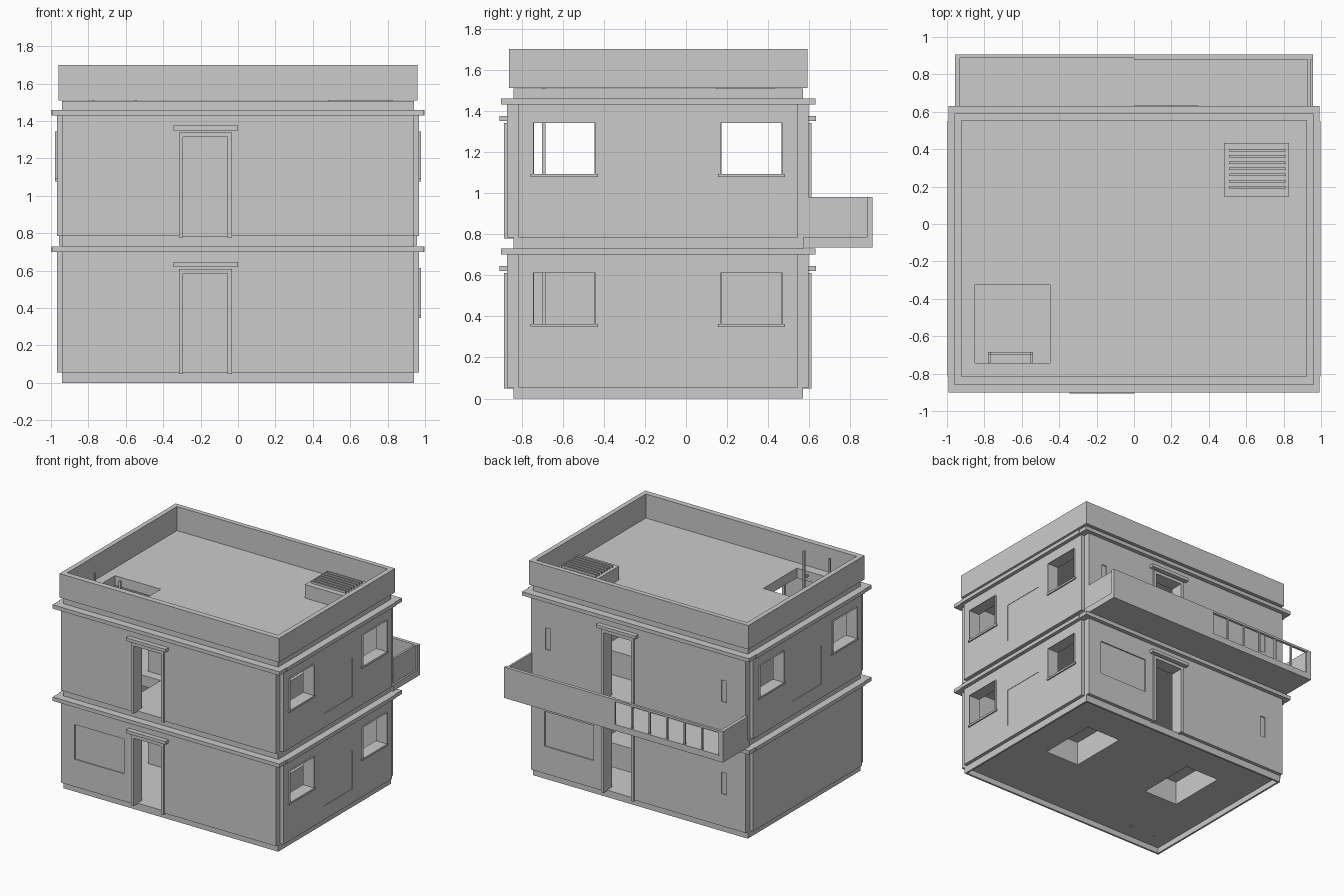
import bpy, bmesh
from mathutils import Matrix

old = bpy.data.objects.get("Cube")
if old:
    bpy.data.objects.remove(old, do_unlink=True)

# One plaster colour for the whole building
plaster = bpy.data.materials.new("grey_plaster")
plaster.use_nodes = True
plaster.diffuse_color = (0.6, 0.6, 0.6, 1)
plaster.node_tree.nodes["Principled BSDF"].inputs["Base Color"].default_value = plaster.diffuse_color


def finish(name, bm):
    mesh = bpy.data.meshes.new(name)
    bmesh.ops.recalc_face_normals(bm, faces=bm.faces)
    bm.to_mesh(mesh)
    bm.free()
    mesh.materials.append(plaster)
    ob = bpy.data.objects.new(name, mesh)
    bpy.context.collection.objects.link(ob)
    return ob


def boxes(name, *ranges):
    """One object made of boxes, each given as x, y and z ranges."""
    bm = bmesh.new()
    for r in ranges:
        size = [b - a for a, b in r]
        mid = [(a + b) / 2 for a, b in r]
        bmesh.ops.create_cube(bm, size=1, matrix=Matrix.Translation(mid) @ Matrix.Diagonal((*size, 1)))
    return finish(name, bm)


def notched(name, wide, long_y, narrow, short_y, z):
    """Prism with stepped corners: a long narrow plan crossed by a short wide one."""
    (y0, y3), (y1, y2) = long_y, short_y
    half = [(narrow, y0), (narrow, y1), (wide, y1), (wide, y2), (narrow, y2), (narrow, y3)]
    outline = half + [(-x, y) for x, y in reversed(half)]
    bm = bmesh.new()
    base = bm.faces.new([bm.verts.new((x, y, z[0])) for x, y in outline])
    top = bmesh.ops.extrude_face_region(bm, geom=[base])
    verts = [v for v in top["geom"] if isinstance(v, bmesh.types.BMVert)]
    bmesh.ops.translate(bm, verts=verts, vec=(0, 0, z[1] - z[0]))
    return finish(name, bm)


def cut(ob, *ranges):
    """Cut boxes out of an object."""
    for r in ranges:
        cutter = boxes("cutter", r)
        cutter.hide_render = True
        mod = ob.modifiers.new("cut", 'BOOLEAN')
        mod.object, mod.operation, mod.solver = cutter, 'DIFFERENCE', 'EXACT'
        bpy.context.view_layer.objects.active = ob
        bpy.ops.object.modifier_apply(modifier=mod.name)
        bpy.data.objects.remove(cutter, do_unlink=True)


MID_Y = -0.137                      # centre of the house body
INNER_X, INNER_Y = (-0.88, 0.88), (-0.79, 0.52)
HATCH = ((-0.85, -0.45), (-0.743, -0.323))
WINDOWS = [(-0.742, -0.443), (0.17, 0.467)]
SEATS = [(0.48, -0.02, 1), (-0.46, 0, -1)]


def turned(r, side):
    """Same box at the front (-1), or half turned to the back (+1)."""
    if side < 0:
        return r
    (x0, x1), (y0, y1), z = r
    return ((-x1, -x0), (2 * MID_Y - y1, 2 * MID_Y - y0), z)


# Slabs: plinth rim with a raised floor, floor between storeys, roof
core = ((-0.94, 0.94), (-0.84, 0.57))
plinth = boxes("plinth", (*core, (0, 0.055)))
cut(plinth, ((-0.925, 0.925), (-0.825, 0.555), (-0.1, 0.045)))
for x, y, s in SEATS:
    cut(plinth, ((x - 0.15, x + 0.15), (y - 0.24, y + 0.24), (-0.1, 0.2)))
for name, z0, z1 in [("middle_floor", 0.73, 0.785), ("roof_slab", 1.46, 1.508)]:
    cut(boxes(name, (*core, (z0, z1))), (*HATCH, (z0 - 0.1, z1 + 0.1)))
for name, z in [("lower_cornice", 0.70), ("upper_cornice", 1.43)]:
    cornice = notched(name, 0.998, (-0.9, 0.63), 0.993, (-0.815, 0.55), (z, z + 0.03))
    cut(cornice, (*HATCH, (z - 0.1, z + 0.1)))

# Storeys: walls, doors, windows, furniture
for level, z0, z1 in [("lower", 0.055, 0.70), ("upper", 0.785, 1.43)]:
    walls = notched(level + "_walls", 0.968, (-0.87, 0.597), 0.94, (-0.815, 0.545), (z0, z1))
    cut(walls, (INNER_X, INNER_Y, (z0 - 0.1, z1 + 0.1)))
    sill, head = z0 + 0.308, z0 + 0.53
    lintel = sill + 0.25
    # the lower storey has no windows on its right side
    window_sides = (1,) if level == "lower" else (1, -1)
    for y0, y1 in WINDOWS:
        cut(walls, ((0.8 if level == "lower" else -1.1, 1.1), (y0, y1), (sill, lintel)))
        for s in window_sides:
            xs = sorted((s * 0.95, s * 0.979))
            boxes(level + "_window_frame",
                  (xs, (y0 - 0.015, y1 + 0.015), (sill - 0.015, sill)),
                  (xs, (y0 - 0.002, y0 + 0.003), (sill, lintel)),
                  (xs, (y1 - 0.003, y1 + 0.002), (sill, lintel)),
                  (xs, (y0 + 0.003, y1 - 0.003), (lintel - 0.003, lintel)))
    # Very shallow side recesses between the windows
    for s in window_sides:
        cut(walls, (sorted((s * 0.965, s * 1.1)), (-0.31, 0.05), (z0 + 0.11, z0 + 0.415)))
    for side, word in [(-1, "front"), (1, "back")]:
        cut(walls, turned(((-0.297, -0.053), (-1, -0.7), (z0 - 0.1, head)), side))
        frame_y = (-0.885, -0.78)
        low = z0 - 0.007
        boxes(f"{level}_{word}_door_frame",
              turned(((-0.316, -0.293), frame_y, (low, head + 0.025)), side),
              turned(((-0.055, -0.032), frame_y, (low, head + 0.025)), side),
              turned(((-0.293, -0.055), frame_y, (head, head + 0.025)), side))
        boxes(f"{level}_{word}_door_canopy",
              turned(((-0.346, 0), (-0.907, -0.86), (z0 + 0.565, z0 + 0.59)), side))
        # Blind shop window recess on the ground floor
        if level == "lower":
            cut(walls, turned(((-0.82, -0.39), (-1, -0.862), (0.272, 0.547)), side))
    # Narrow slit recesses on the back wall
    for x in ((-0.75,) if level == "lower" else (-0.75, 0.79)):
        cut(walls, ((x - 0.022, x + 0.022), (0.589, 0.7), (z0 + 0.255, z0 + 0.425)))
    # Benches with a back rest, hollow below
    for x, y, s in SEATS:
        bottom = 0.05 if level == "lower" else z0
        bench = boxes(level + "_bench", ((x - 0.156, x + 0.156), (y - 0.246, y + 0.246), (bottom, z0 + 0.19)))
        if level == "lower":
            cut(bench, ((x - 0.15, x + 0.15), (y - 0.24, y + 0.24), (-0.1, z0 + 0.18)))
        xs = sorted((x + s * 0.1, x + s * 0.156))
        boxes(level + "_bench_back", (xs, (y - 0.246, y + 0.246), (z0 + 0.19, z0 + 0.26)))

# Ladder from the ground up through both hatches
boxes("ladder",
      *[((x, x + 0.014), (-0.7, -0.684), (0.035, 1.69)) for x in (-0.78, -0.554)],
      *[((x, x + 0.014), (-0.74, -0.7), (1.47, 1.485)) for x in (-0.78, -0.554)],
      *[((-0.766, -0.554), (-0.697, -0.686), (z, z + 0.012))
        for z in [0.13 + 0.09 * i for i in range(15)]])

# Parapet around the roof
parapet = boxes("parapet", ((-0.96, 0.96), (-0.86, 0.592), (1.51, 1.70)))
cut(parapet, ((-0.922, 0.922), (-0.815, 0.554), (1.4, 1.8)))

# Roof vent with raised slats
boxes("roof_vent", ((0.482, 0.83), (0.147, 0.432), (1.5, 1.615)))
boxes("vent_slats", *[((0.507, 0.81), (y, y + 0.013), (1.61, 1.632))
                      for y in [0.19 + 0.033 * i for i in range(7)]])

# Balcony: slab, solid walls, and a railing on one half
BACK = (0.88, 0.907)
boxes("balcony_floor", ((-0.957, 0.957), (0.57, 0.907), (0.735, 0.785)))
boxes("balcony_wall",
      ((0, 0.957), BACK, (0.785, 0.98)),
      ((0.928, 0.944), (0.59, 0.88), (0.785, 0.98)),
      ((-0.957, -0.93), (0.59, 0.907), (0.785, 0.98)))
boxes("balcony_railing",
      ((-0.93, 0), (0.887, 0.907), (0.963, 0.98)),
      *[((x, x + 0.014), (0.89, 0.904), (0.785, 0.963))
        for x in [-0.93 + 0.153 * i for i in range(7)]])
